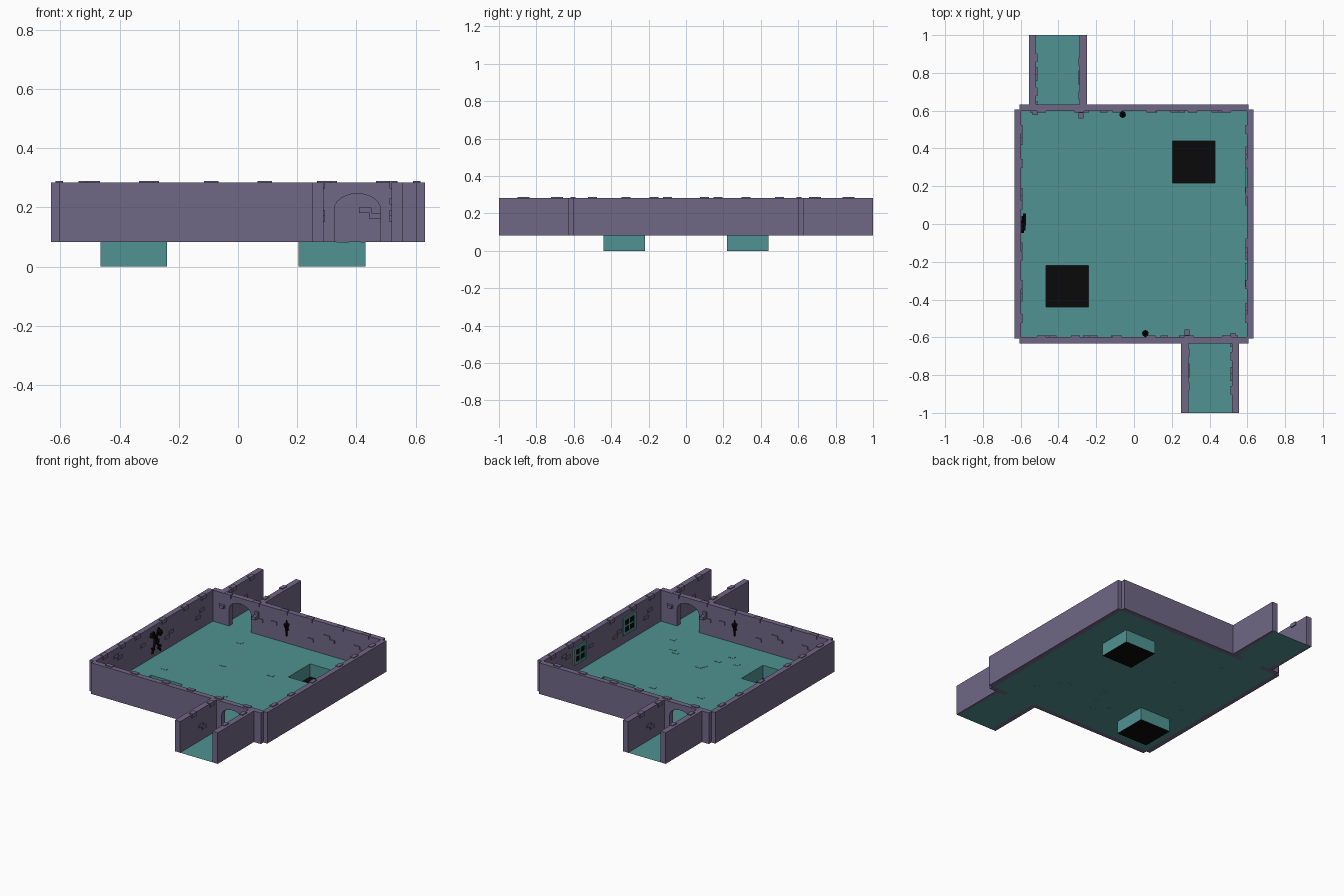
import bpy, bmesh, math, random
from mathutils import Matrix, Vector

if "Cube" in bpy.data.objects:
    bpy.data.objects.remove(bpy.data.objects["Cube"])

random.seed(4)
ZF, ZT = 0.083, 0.283          # floor level, wall top
IN, OUT, END = 0.597, 0.632, 0.605   # wall inner face, outer face, wall end
TURN = Matrix.Rotation(math.pi, 4, 'Z')


def material(name, col):
    m = bpy.data.materials.new(name)
    m.diffuse_color = (*col, 1)
    m.use_nodes = True
    m.node_tree.nodes["Principled BSDF"].inputs["Base Color"].default_value = m.diffuse_color
    return m


TEAL = material("teal stone", (0.080, 0.290, 0.283))
PURPLE = material("purple stone", (0.162, 0.136, 0.238))
BLACK = material("black", (0.003, 0.003, 0.003))


def box(bm, x0, x1, y0, y1, z0, z1, rot=None):
    c = Vector(((x0 + x1) / 2, (y0 + y1) / 2, (z0 + z1) / 2))
    m = Matrix.Translation(c)
    if rot:
        m = m @ rot
    m = m @ Matrix.Diagonal((x1 - x0, y1 - y0, z1 - z0, 1))
    bmesh.ops.create_cube(bm, size=1, matrix=m)


def cone(bm, x, y, z0, z1, r0, r1):
    bmesh.ops.create_cone(bm, cap_ends=True, segments=8, radius1=r0, radius2=r1, depth=z1 - z0,
                          matrix=Matrix.Translation((x, y, (z0 + z1) / 2)))


def finish(bm, name, mats, twin=False, recalc=True):
    """Make an object; twin adds a copy turned half way round the room."""
    if recalc:
        bmesh.ops.recalc_face_normals(bm, faces=bm.faces)
    me = bpy.data.meshes.new(name)
    bm.to_mesh(me)
    bm.free()
    for m in mats:
        me.materials.append(m)
    ob = bpy.data.objects.new(name, me)
    bpy.context.collection.objects.link(ob)
    if twin:
        ob2 = bpy.data.objects.new(name + "_opposite", me)
        ob2.matrix_world = TURN
        bpy.context.collection.objects.link(ob2)
    return ob


# Floor sheet with two square holes, each dropping into a pit with a black bottom
PITS = [(-0.465, -0.24, -0.44, -0.22), (0.205, 0.43, 0.218, 0.44)]
xs = sorted([-0.6, 0.6] + [v for p in PITS for v in p[:2]])
ys = sorted([-0.6, 0.6] + [v for p in PITS for v in p[2:]])
bm = bmesh.new()


def quad(pts):
    return bm.faces.new([bm.verts.new(p) for p in pts])


def sheet(x0, x1, y0, y1, z):
    return quad([(x0, y0, z), (x1, y0, z), (x1, y1, z), (x0, y1, z)])


for x0, x1 in zip(xs, xs[1:]):
    for y0, y1 in zip(ys, ys[1:]):
        if (x0, x1, y0, y1) not in PITS:
            sheet(x0, x1, y0, y1, ZF)
sheet(0.27, 0.54, -1, -0.6, ZF)       # corridor floors
sheet(-0.54, -0.27, 0.6, 1, ZF)
for x0, x1, y0, y1 in PITS:
    ring = [(x0, y0), (x1, y0), (x1, y1), (x0, y1)]
    for a, b in zip(ring, ring[1:] + ring[:1]):
        quad([(*a, 0), (*a, ZF), (*b, ZF), (*b, 0)])
    sheet(x0, x1, y0, y1, 0.0).material_index = 1
finish(bm, "floor_and_pits", [TEAL, BLACK], recalc=False)

# Slightly raised floor slabs
bm = bmesh.new()
for i in range(18):
    x, y = random.uniform(-0.52, 0.52), random.uniform(-0.52, 0.52)
    if all(not (p[0] - .05 < x < p[1] + .05 and p[2] - .05 < y < p[3] + .05) for p in PITS):
        box(bm, x - 0.02, x + 0.02, y - 0.012, y + 0.012, ZF - 0.0005, ZF + 0.0015)
finish(bm, "floor_slabs", [TEAL])

# End walls: extruded profile with a flattened arch
bm = bmesh.new()
CX, HW, SPRING, RISE = 0.403, 0.078, 0.193, 0.053
prof = [(-END, ZF), (-END, ZT), (END, ZT), (END, ZF), (CX + HW, ZF)]
prof += [(CX + HW * math.cos(math.pi * i / 12), SPRING + RISE * math.sin(math.pi * i / 12))
         for i in range(13)]
prof += [(CX - HW, ZF)]
face = bm.faces.new([bm.verts.new((x, -OUT, z)) for x, z in prof])
ext = bmesh.ops.extrude_face_region(bm, geom=[face])
bmesh.ops.translate(bm, vec=(0, OUT - IN, 0),
                    verts=[v for v in ext["geom"] if isinstance(v, bmesh.types.BMVert)])
finish(bm, "arched_wall", [PURPLE], twin=True)

# Side walls
bm = bmesh.new()
box(bm, IN, OUT, -END, END, ZF, ZT)
finish(bm, "side_wall", [PURPLE], twin=True)

# Corridor walls
bm = bmesh.new()
box(bm, 0.25, 0.288, -1, -OUT, ZF, ZT)
box(bm, 0.518, 0.556, -1, -OUT, ZF, ZT)
finish(bm, "corridor_walls", [PURPLE], twin=True)

# Raised bricks: along the top inner edges, and scattered on the inner faces
W, P = 0.024, 0.006
bm = bmesh.new()
for x in (-0.49, -0.31, -0.09, 0.09, 0.29, 0.49):
    box(bm, x - W, x + W, -IN - 0.02, -IN + P, ZT - 0.02, ZT + 0.005)
for x, z in ((-0.43, .19), (-0.465, .17), (-0.25, .18), (-0.215, .2), (-0.1, .15),
             (0.16, .19), (0.26, .18), (0.53, .2)):
    box(bm, x - 0.021, x + 0.021, -IN - 0.01, -IN + P, z - 0.01, z + 0.01)
finish(bm, "end_wall_bricks", [PURPLE], twin=True)

bm = bmesh.new()
for y in (-0.5, -0.32, -0.1, 0.17, 0.32, 0.5):
    box(bm, IN - P, IN + 0.02, y - W, y + W, ZT - 0.02, ZT + 0.005)
for y, z in ((0.39, .235), (0.35, .213), (0.12, .2), (-0.13, .16), (-0.17, .18), (-0.44, .165), (-0.48, .2)):
    box(bm, IN - P, IN + 0.01, y - 0.021, y + 0.021, z - 0.01, z + 0.01)
finish(bm, "side_wall_bricks", [PURPLE], twin=True)

bm = bmesh.new()
for y, z in ((-0.69, .22), (-0.87, .18)):
    for s in (-1, 1):
        face_x = 0.403 + s * 0.115
        yy = y - 0.01 * s
        for zc, a in ((ZT - 0.0075, 0), (z, 0.07), (z - 0.02, 0.1)):
            h = 0.0125 if a == 0 else 0.01
            lo, hi = sorted((face_x - s * P, face_x + s * 0.02))
            box(bm, lo, hi, yy + a - 0.022, yy + a + 0.022, zc - h, zc + h)
finish(bm, "corridor_bricks", [PURPLE], twin=True)

# Torches on the end walls
bm = bmesh.new()
tx, ty = 0.06, -IN + 0.018
cone(bm, tx, ty, 0.135, 0.195, 0.004, 0.010)
cone(bm, tx, ty, 0.193, 0.212, 0.012, 0.018)
cone(bm, tx, ty, 0.212, 0.242, 0.010, 0.001)
box(bm, tx - 0.004, tx + 0.004, -IN - 0.002, ty, 0.17, 0.178)
finish(bm, "torch", [BLACK], twin=True)

# Barred windows on the right wall
for i, y in enumerate((0.23, -0.27)):
    bm = bmesh.new()
    box(bm, IN - 0.004, IN + 0.002, y - 0.055, y + 0.055, 0.145, 0.24)
    finish(bm, f"window_opening_{i}", [BLACK])
    bm = bmesh.new()
    for s in (-1, 1):
        e = y + s * 0.055
        box(bm, IN - 0.009, IN, e - 0.009, e + 0.009, 0.138, 0.247)
        zc = 0.1925 + s * 0.047
        box(bm, IN - 0.009, IN, y - 0.06, y + 0.06, zc - 0.008, zc + 0.008)
    box(bm, IN - 0.007, IN, y - 0.005, y + 0.005, 0.145, 0.24)
    box(bm, IN - 0.007, IN, y - 0.055, y + 0.055, 0.188, 0.197)
    finish(bm, f"window_frame_{i}", [TEAL])

# Crossed black wall ornament on the left wall
bm = bmesh.new()
for s in (-1, 1):
    r = Matrix.Rotation(s * 0.45, 4, 'X')
    x = -IN + 0.012 + s * 0.005
    box(bm, x - 0.005, x + 0.005, 0.001, 0.009, 0.105, 0.265, r)
    box(bm, x - 0.008, x + 0.008, 0.005 + s * 0.033 - 0.014, 0.005 + s * 0.033 + 0.014,
        0.215, 0.243, r)
    box(bm, x - 0.006, x + 0.006, 0.005 + s * 0.025 - 0.015, 0.005 + s * 0.025 + 0.015,
        0.135, 0.145, r)
box(bm, -IN - 0.001, -IN + 0.024, -0.008, 0.018, 0.172, 0.198)
finish(bm, "wall_ornament", [BLACK])
